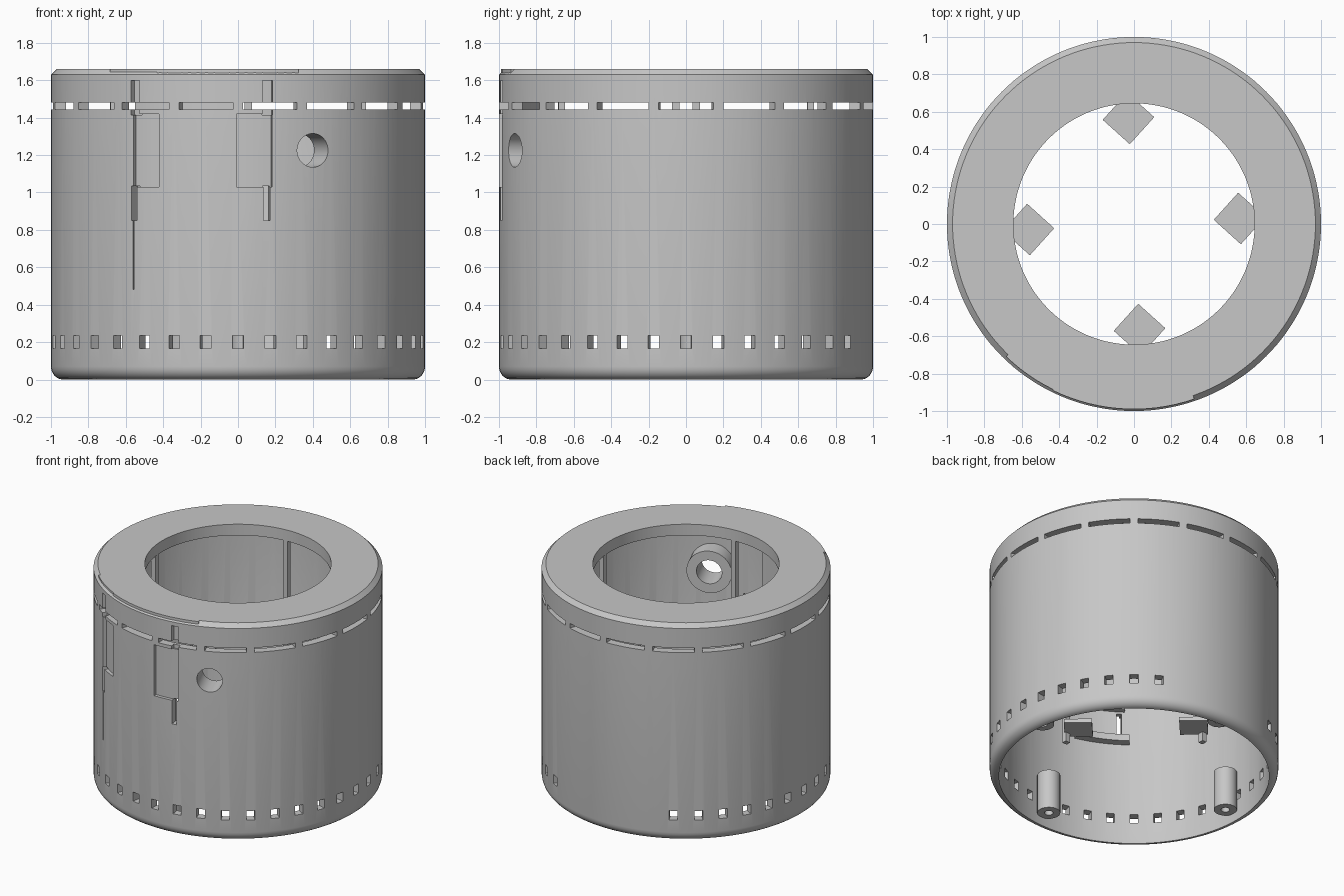
import bpy, bmesh
from math import sin, cos, pi, radians, ceil
from mathutils import Matrix, Vector

if "Cube" in bpy.data.objects:
    bpy.data.objects.remove(bpy.data.objects["Cube"])

HEIGHT = 1.66
WALL = 0.94          # inner wall radius
HOLE = -66.4         # direction of the side port
TURN = 3             # rotation of the four inner supports

grey = bpy.data.materials.new("housing_grey")
grey.use_nodes = True
grey.diffuse_color = (0.57, 0.57, 0.57, 1)
grey.node_tree.nodes["Principled BSDF"].inputs["Base Color"].default_value = (0.57, 0.57, 0.57, 1)


def finish(name, bm, smooth=True):
    bmesh.ops.recalc_face_normals(bm, faces=bm.faces)
    mesh = bpy.data.meshes.new(name)
    bm.to_mesh(mesh)
    bm.free()
    mesh.materials.append(grey)
    obj = bpy.data.objects.new(name, mesh)
    bpy.context.collection.objects.link(obj)
    if smooth:
        shade(obj)
    return obj


def shade(obj):
    bpy.ops.object.select_all(action="DESELECT")
    obj.select_set(True)
    bpy.context.view_layer.objects.active = obj
    bpy.ops.object.shade_smooth_by_angle(angle=radians(30))


def lathe(bm, profile, steps, matrix=Matrix()):
    """Revolve a closed (radius, height) profile about the local z axis."""
    rings = []
    for i in range(steps):
        a = 2 * pi * i / steps
        rings.append([bm.verts.new(matrix @ Vector((r * cos(a), r * sin(a), z))) for r, z in profile])
    for i, ring in enumerate(rings):
        nxt = rings[(i + 1) % steps]
        for j in range(len(profile)):
            k = (j + 1) % len(profile)
            bm.faces.new((ring[j], nxt[j], nxt[k], ring[k]))


def sector(bm, a0, a1, r0, r1, z0, z1):
    """Curved block between two angles (degrees), radii and heights."""
    steps = max(1, ceil((a1 - a0) / 3))
    rings = []
    for i in range(steps + 1):
        a = radians(a0 + (a1 - a0) * i / steps)
        rings.append([bm.verts.new((r * cos(a), r * sin(a), z))
                      for r, z in ((r0, z0), (r1, z0), (r1, z1), (r0, z1))])
    for p, q in zip(rings, rings[1:]):
        for j in range(4):
            k = (j + 1) % 4
            bm.faces.new((p[j], q[j], q[k], p[k]))
    bm.faces.new(rings[0])
    bm.faces.new(rings[-1][::-1])


def box(bm, size, centre, angle, spin=0):
    """Box placed in a frame turned by angle, with its own extra spin."""
    m = (Matrix.Rotation(radians(angle), 4, "Z") @ Matrix.Translation(centre)
         @ Matrix.Rotation(radians(spin), 4, "Z") @ Matrix.Diagonal((*size, 1)))
    bmesh.ops.create_cube(bm, size=1, matrix=m)


# Housing: rounded foot, bevelled rim, top ring with a large opening
fillet = [(0.935 + 0.065 * sin(t * pi / 12), 0.07 - 0.07 * cos(t * pi / 12)) for t in range(7)]
profile = fillet + [(1, HEIGHT - 0.03), (0.97, HEIGHT), (0.645, HEIGHT),
                    (0.645, 1.575), (WALL, 1.575), (WALL, 0.02)]
bm = bmesh.new()
lathe(bm, profile, 144)
housing = finish("housing", bm, smooth=False)

# Cutters: foot windows, upper slots, side port, latch recesses and slits
bm = bmesh.new()
for i in range(31):
    a = -240 + 10 * i
    sector(bm, a - 1.7, a + 1.7, 0.88, 1.06, 0.165, 0.235)
for i in range(18):
    a = 20 * i
    sector(bm, a - 8.4, a + 8.4, 0.9, 1.06, 1.445, 1.48)
port = (Matrix.Translation((0, 0, 1.225)) @ Matrix.Rotation(radians(HOLE), 4, "Z")
        @ Matrix.Rotation(pi / 2, 4, "Y"))
bmesh.ops.create_cone(bm, segments=40, radius1=0.09, radius2=0.09, depth=0.4, cap_ends=True,
                      matrix=port @ Matrix.Translation((0, 0, 0.95)))
for a0, a1, slit in ((-124, -115, -124), (-90.5, -79.5, -81.5)):
    sector(bm, a0, a1, 0.975, 1.06, 1.03, 1.42)
    sector(bm, slit - 0.7, slit + 1.4, 0.9, 1.06, 0.85, 1.035)
    sector(bm, slit - 0.9, slit + 2.2, 0.965, 1.06, 1.415, 1.6)
sector(bm, -124.2, -123.8, 0.985, 1.06, 0.48, 0.86)
cutter = finish("opening_cutter", bm, smooth=False)
cutter.hide_render = True

mod = housing.modifiers.new("openings", "BOOLEAN")
mod.object = cutter
mod.operation = "DIFFERENCE"
mod.solver = "EXACT"
mod.use_self = True
bpy.context.view_layer.update()
cut_mesh = bpy.data.meshes.new_from_object(housing.evaluated_get(bpy.context.evaluated_depsgraph_get()))
housing.modifiers.clear()
housing.data = cut_mesh
cut_mesh.materials.clear()
cut_mesh.materials.append(grey)
bpy.data.objects.remove(cutter)
shade(housing)

# Raised lip on the front of the rim
bm = bmesh.new()
sector(bm, -134, -116, 0.95, 0.985, HEIGHT - 0.025, HEIGHT)
sector(bm, -116, -71, 0.95, 0.99, HEIGHT - 0.025, HEIGHT)
finish("front_rim_lip", bm)

# Curved backing behind the latch recesses, with a small shelf below it
bm = bmesh.new()
sector(bm, -126, -91, 0.9, 0.939, 1.05, 1.576)
finish("latch_backing", bm)
bm = bmesh.new()
sector(bm, -128, -104, 0.88, 0.945, 0.79, 0.84)
finish("latch_shelf", bm)

# Inner sleeve of the side port
bm = bmesh.new()
lathe(bm, [(0.09, 0.81), (0.16, 0.81), (0.16, 0.955), (0.09, 0.955)], 40, port)
finish("port_sleeve", bm)

# Four screw posts on the wall, and four hanging brackets with square feet
for i in range(4):
    a = TURN + 90 * i
    bm = bmesh.new()
    place = Matrix.Rotation(radians(a), 4, "Z") @ Matrix.Translation((0.865, 0, 0))
    lathe(bm, [(0.03, 0.07), (0.08, 0.07), (0.08, 0.37), (0.001, 0.37), (0.001, 0.2), (0.03, 0.2)], 24, place)
    finish(f"screw_post_{i + 1}", bm)

    bm = bmesh.new()
    box(bm, (0.195, 0.195, 0.03), (0.565, 0, 0.625), a, 45)
    box(bm, (0.035, 0.04, 1.04), (0.667, 0.02, 1.06), a)
    finish(f"hanging_bracket_{i + 1}", bm)
